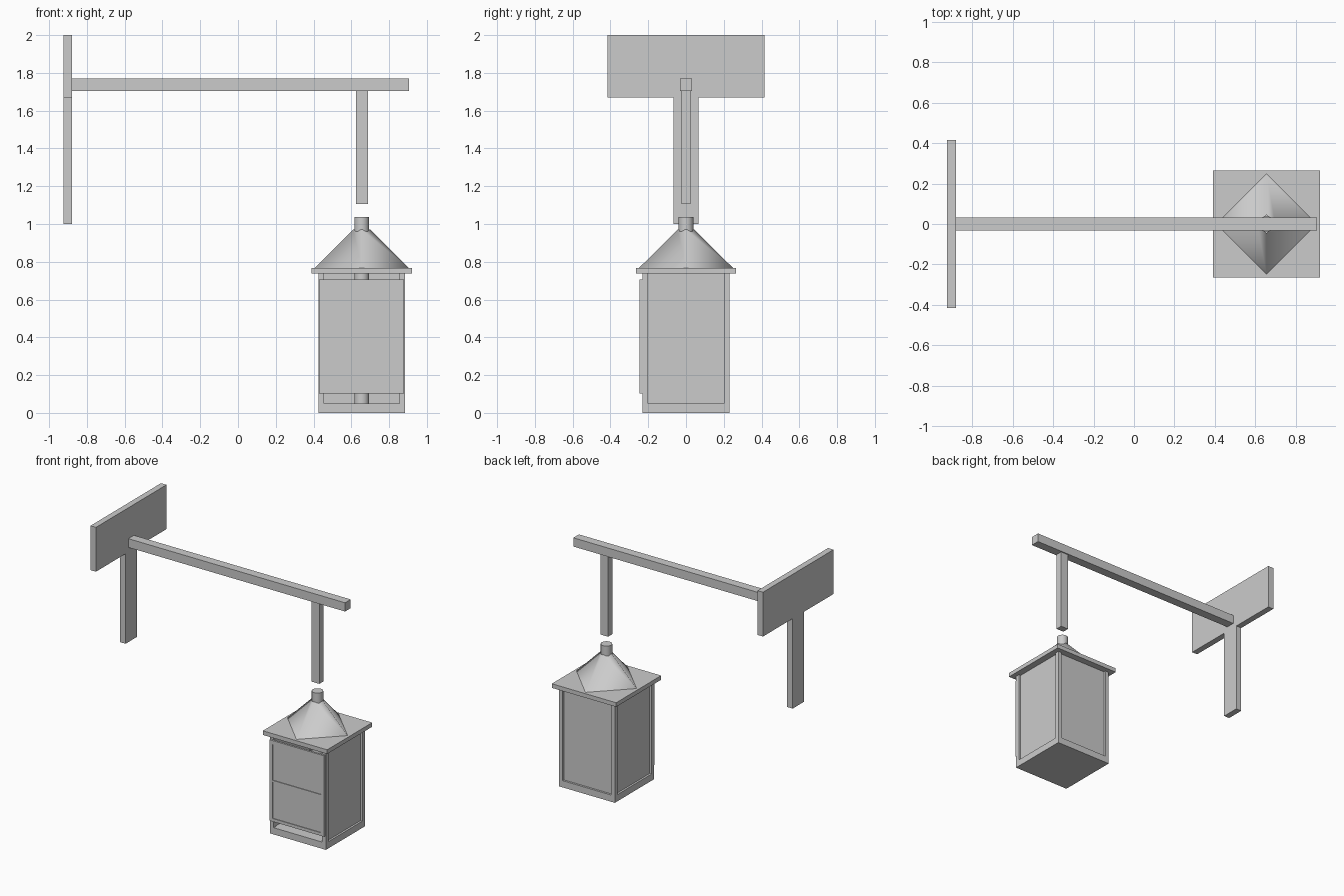
import bpy
import bmesh
from mathutils import Matrix

if "Cube" in bpy.data.objects:
    bpy.data.objects.remove(bpy.data.objects["Cube"], do_unlink=True)

grey = bpy.data.materials.new("plain grey")
grey.use_nodes = True
grey.diffuse_color = (0.6, 0.6, 0.6, 1)
grey.node_tree.nodes["Principled BSDF"].inputs["Base Color"].default_value = grey.diffuse_color

CX = 0.655      # lantern axis
HALF = 0.23     # lantern body half width
OPEN = 0.2      # half width of the side openings


def finish(name, bm, smooth=False):
    mesh = bpy.data.meshes.new(name)
    bm.to_mesh(mesh)
    bm.free()
    for p in mesh.polygons:
        p.use_smooth = smooth and abs(p.normal.z) < 0.95
    mesh.materials.append(grey)
    obj = bpy.data.objects.new(name, mesh)
    bpy.context.collection.objects.link(obj)
    return obj


def box(name, x, y, z):
    """Box from (min, max) ranges along each axis."""
    size = [b - a for a, b in (x, y, z)]
    mid = [(a + b) / 2 for a, b in (x, y, z)]
    bm = bmesh.new()
    bmesh.ops.create_cube(bm, size=1, matrix=Matrix.Translation(mid) @ Matrix.Diagonal((*size, 1)))
    return finish(name, bm)


def cone(name, sides, r1, r2, z0, z1, caps):
    bm = bmesh.new()
    bmesh.ops.create_cone(bm, cap_ends=caps, segments=sides, radius1=r1, radius2=r2,
                          depth=z1 - z0, matrix=Matrix.Translation((CX, 0, (z0 + z1) / 2)))
    obj = finish(name, bm, True)
    if caps:
        bpy.ops.object.select_all(action="DESELECT")
        obj.select_set(True)
        bpy.context.view_layer.objects.active = obj
        bpy.ops.object.shade_smooth_by_angle()
    return obj


# Wall bracket and arm
box("wall_plate", (-0.925, -0.88), (-0.415, 0.415), (1.67, 2))
box("wall_stem", (-0.925, -0.88), (-0.066, 0.066), (1, 1.67))
box("arm", (-0.88, 0.905), (-0.033, 0.033), (1.705, 1.77))
box("hanger", (0.625, 0.687), (-0.025, 0.025), (1.105, 1.705))

# Lantern base and corner posts
box("lantern_base", (CX - HALF, CX + HALF), (-HALF, HALF), (0, 0.05))
for sx, side in ((-1, "right"), (1, "left")):
    xs = sorted((CX + sx * OPEN, CX + sx * HALF))
    for sy, end in ((-1, "front"), (1, "back")):
        box(f"{end}_{side}_post", xs, sorted((sy * OPEN, sy * HALF)), (0.05, 0.737))
    # Recessed side panels
    box(f"{side}_panel", sorted((CX + sx * 0.205, CX + sx * 0.215)), (-OPEN, OPEN), (0.05, 0.737))
box("back_panel", (CX - OPEN, CX + OPEN), (0.205, 0.215), (0.05, 0.737))

# Framed door on the front
DOOR = (-0.245, -HALF)
for sx, side in ((-1, "right"), (1, "left")):
    box(f"door_{side}_stile", sorted((CX + sx * OPEN, CX + sx * 0.225)), DOOR, (0.102, 0.705))
for label, z in (("bottom", (0.102, 0.125)), ("middle", (0.397, 0.409)), ("top", (0.678, 0.705))):
    box(f"door_{label}_rail", (CX - OPEN, CX + OPEN), DOOR, z)
for label, z in (("lower", (0.125, 0.397)), ("upper", (0.409, 0.678))):
    box(f"door_{label}_pane", (CX - OPEN, CX + OPEN), (-0.24, -HALF), z)

# Roof slab, four-sided smooth hood and centre tube
box("roof_slab", (CX - 0.265, CX + 0.265), (-0.265, 0.265), (0.737, 0.768))
cone("roof_hood", 4, 0.25, 0.045, 0.766, 0.97, False)
cone("centre_tube", 24, 0.039, 0.039, 0.05, 1.036, True)
